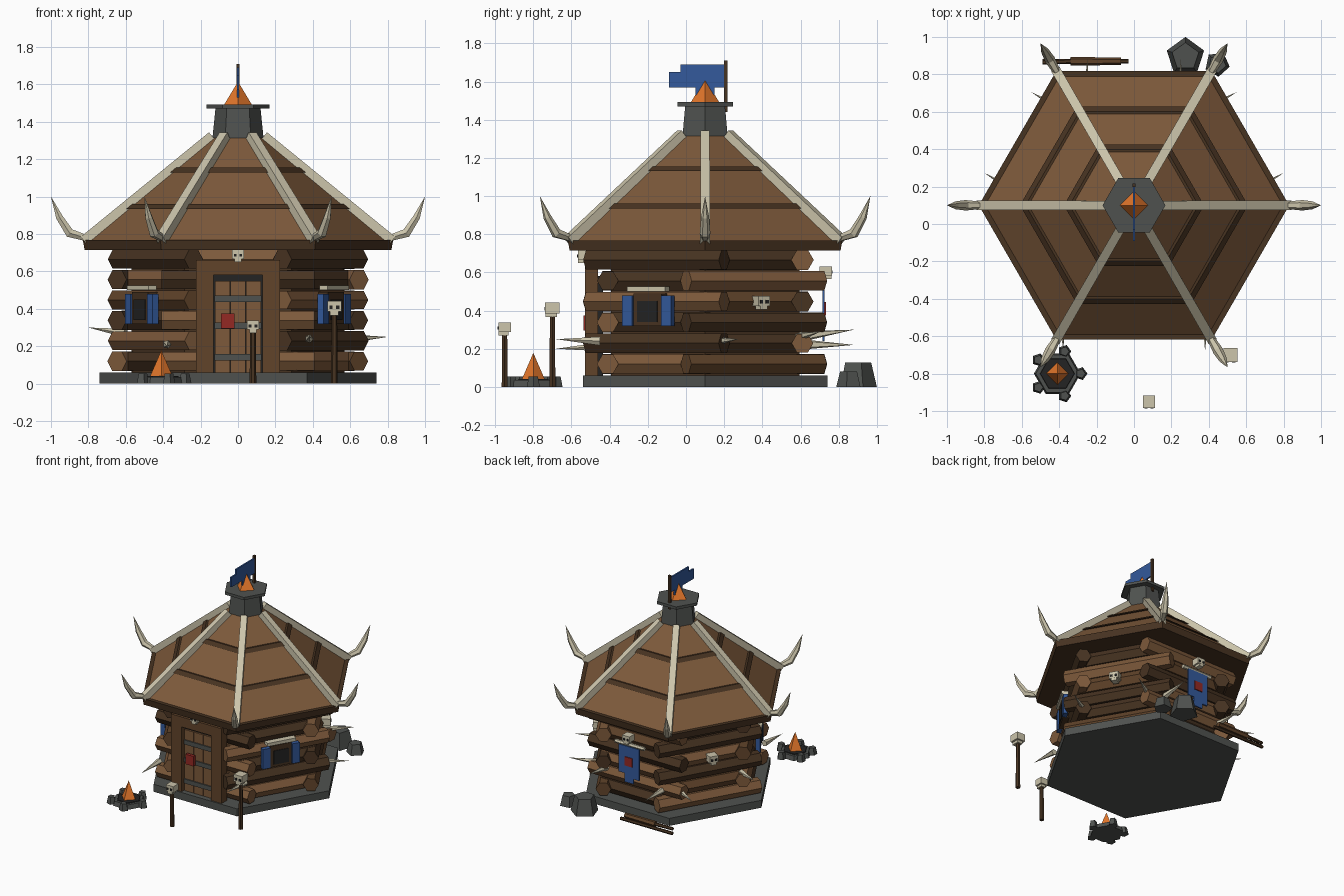
import bpy, bmesh, math, random
from mathutils import Matrix, Vector

if "Cube" in bpy.data.objects:
    bpy.data.objects.remove(bpy.data.objects["Cube"])

random.seed(4)


def material(name, rgb):
    m = bpy.data.materials.new(name)
    lin = [c / 12.92 if c <= 0.04045 else ((c + 0.055) / 1.055) ** 2.4 for c in rgb]
    m.diffuse_color = (*lin, 1)
    m.use_nodes = True
    m.node_tree.nodes["Principled BSDF"].inputs["Base Color"].default_value = m.diffuse_color
    return m


LIGHT = material("light wood", (0.49, 0.35, 0.23))
MID = material("mid wood", (0.38, 0.265, 0.165))
DARK = material("dark wood", (0.28, 0.20, 0.13))
STONE = material("grey stone", (0.31, 0.32, 0.31))
BLACK = material("soot black", (0.14, 0.14, 0.14))
BONE = material("bone", (0.80, 0.77, 0.67))
BLUE = material("blue cloth", (0.20, 0.35, 0.61))
RED = material("red paint", (0.58, 0.16, 0.14))
FIRE = material("orange flame", (0.90, 0.47, 0.17))

HUT = Matrix.Translation((0, 0.1, 0))
I = Matrix.Identity(4)


def side(k):
    """Frame of wall k (0 front, anticlockwise): x along the wall, -y outward."""
    return HUT @ Matrix.Rotation(math.radians(60 * k), 4, 'Z')


def finish(name, bm, mat, M):
    bmesh.ops.remove_doubles(bm, verts=bm.verts, dist=1e-5)
    bmesh.ops.recalc_face_normals(bm, faces=bm.faces)
    me = bpy.data.meshes.new(name)
    bm.to_mesh(me)
    bm.free()
    me.materials.append(mat)
    ob = bpy.data.objects.new(name, me)
    ob.matrix_world = M
    bpy.context.collection.objects.link(ob)
    return ob


def box(name, c, s, mat, M=I):
    bm = bmesh.new()
    bmesh.ops.create_cube(bm, size=1, matrix=Matrix.Translation(c) @ Matrix.Diagonal((*s, 1)))
    return finish(name, bm, mat, M)


def tube(name, pts, radii, n, mat, M=I, twist=0):
    """n-sided loft through points, radius zero makes a tip."""
    bm = bmesh.new()
    pts = [Vector(p) for p in pts]
    rings = []
    for i, (p, r) in enumerate(zip(pts, radii)):
        d = (pts[min(i + 1, len(pts) - 1)] - pts[max(i - 1, 0)]).normalized()
        u = Vector((1, 0, 0)) if abs(d.z) > 0.999 else Vector((0, 0, 1)).cross(d).normalized()
        v = d.cross(u)
        rings.append([bm.verts.new(p + max(r, 1e-6) * (u * math.cos(a) + v * math.sin(a)))
                      for a in (math.radians(twist) + j * math.tau / n for j in range(n))])
    for a, b in zip(rings, rings[1:]):
        for j in range(n):
            bm.faces.new((a[j], a[(j + 1) % n], b[(j + 1) % n], b[j]))
    bm.faces.new(rings[0][::-1])
    bm.faces.new(rings[-1])
    return finish(name, bm, mat, M)


def skull(name, x, y, z, w, M=I):
    """Skull facing -y with z at the underside of the jaw."""
    box(name + "_cranium", (x, y, z + 0.65 * w), (w, w, 0.75 * w), BONE, M)
    box(name + "_jaw", (x, y - 0.08 * w, z + 0.14 * w), (0.6 * w, 0.8 * w, 0.28 * w), BONE, M)
    for s in (-1, 1):
        box(name + "_eye", (x + s * 0.24 * w, y - 0.5 * w, z + 0.58 * w),
            (0.24 * w, 0.008, 0.24 * w), BLACK, M)


# stone base and inner wall
tube("stone_base", [(0, 0, 0), (0, 0, 0.06)], [0.74, 0.74], 6, STONE, HUT)
tube("inner_wall", [(0, 0, 0.06), (0, 0, 0.73)], [0.57, 0.57], 6, DARK, HUT)

# log walls, one colour letter per row from bottom to top
tones = ["lmlmdl", "lddldd", "mddmld", "dlldml", "lmdldd", "dldmld"]
for k, tone in enumerate(tones):
    for row in range(6):
        h = 0.41 if (row + k) % 2 == 0 else 0.31
        z, r = 0.12 + row * 0.109, 0.058 + random.uniform(-0.002, 0.002)
        tube("wall_log", [(-h, -0.51, z), (h, -0.51, z)], [r, r], 6,
             {"l": LIGHT, "m": MID, "d": DARK}[tone[row]], side(k))

# roof: eave slab, cone, dark bands
tube("roof_eave", [(0, 0, 0.715), (0, 0, 0.768)], [0.82, 0.83], 6, DARK, HUT)
tube("roof", [(0, 0, 0.765), (0, 0, 1.32)], [0.80, 0.13], 6, LIGHT, HUT)
for z, R in ((0.935, 0.595), (1.13, 0.36)):
    tube("roof_band", [(0, 0, z), (0, 0, z + 0.025)], [R + 0.015, R - 0.015], 6, DARK, HUT)

# bone ribs and horns on the six roof edges
for k in range(6):
    tube("roof_rib", [(0.825, 0, 0.765), (0.14, 0, 1.325)], [0.036, 0.034], 4, BONE, side(k), 45)
    tube("roof_horn", [(0.80, 0, 0.775), (0.90, 0, 0.805), (0.955, 0, 0.89), (1.0, 0, 1.0)],
         [0.018, 0.028, 0.021, 0], 6, BONE, side(k))

# chimney, flame and flag
tube("chimney", [(0, 0, 1.30), (0, 0, 1.475)], [0.138, 0.12], 6, STONE, HUT)
tube("chimney_cap", [(0, 0, 1.47), (0, 0, 1.492)], [0.168, 0.168], 6, STONE, HUT)
tube("chimney_flame", [(0, 0, 1.485), (0, 0, 1.615)], [0.078, 0], 4, FIRE, HUT)
box("flag_pole", (0, 0.208, 1.575), (0.018, 0.018, 0.27), DARK)
box("flag", (0, 0.085, 1.63), (0.012, 0.23, 0.12), BLUE)
box("flag_tail", (0, -0.06, 1.61), (0.012, 0.06, 0.08), BLUE)
box("flag_drop", (0, 0.10, 1.55), (0.012, 0.10, 0.04), BLUE)

# door
F = side(0)
for s in (-1, 1):
    box("door_post", (s * 0.178, -0.595, 0.36), (0.095, 0.07, 0.60), MID, F)
box("door_lintel", (0, -0.595, 0.62), (0.45, 0.07, 0.08), MID, F)
box("door_shadow", (0, -0.56, 0.32), (0.27, 0.05, 0.52), BLACK, F)
for i in (-1, 0, 1):
    box("door_plank", (i * 0.084, -0.575, 0.305), (0.08, 0.05, 0.49), LIGHT, F)
for z in (0.14, 0.31, 0.453):
    box("door_band", (0, -0.603, z), (0.25, 0.012, 0.035), STONE, F)
box("door_sign", (-0.055, -0.625, 0.335), (0.07, 0.025, 0.08), RED, F)
skull("door_skull", 0, -0.635, 0.65, 0.062, F)

# windows on the two front side walls
for k in (1, 5):
    W = side(k)
    box("window_frame", (0, -0.575, 0.405), (0.17, 0.06, 0.17), DARK, W)
    box("window_pane", (0, -0.606, 0.395), (0.12, 0.008, 0.11), BLACK, W)
    for s in (-1, 1):
        box("window_shutter", (s * 0.118, -0.595, 0.40), (0.06, 0.035, 0.16), BLUE, W)
    box("window_lintel", (0, -0.595, 0.513), (0.23, 0.05, 0.026), BONE, W)

# skulls on the two back side walls
for k in (2, 4):
    skull("wall_skull", 0, -0.585, 0.405, 0.07, side(k))

# bone spikes: wall, offset along wall, tip height
for k, x, z in ((0, -0.38, 0.20), (0, 0.38, 0.25), (2, -0.25, 0.25), (2, 0.25, 0.29),
                (3, -0.25, 0.30), (3, 0.25, 0.22), (4, -0.25, 0.23), (4, 0.25, 0.30)):
    tube("wall_spike", [(x, -0.55, 0.6 * z + 0.09), (x, -0.78, z)], [0.024, 0], 5, BONE, side(k))

# back banner
B = side(3)
tube("banner_rod", [(-0.13, -0.61, 0.54), (0.13, -0.61, 0.54)], [0.016, 0.016], 6, BONE, B)
box("banner_middle", (0, -0.62, 0.385), (0.08, 0.012, 0.29), BLUE, B)
for s, h in ((-1, 0.22), (1, 0.25)):
    box("banner_side", (s * 0.065, -0.62, 0.53 - h / 2), (0.05, 0.012, h), BLUE, B)
box("banner_mark", (0, -0.629, 0.41), (0.07, 0.008, 0.07), RED, B)
skull("banner_skull", 0, -0.632, 0.565, 0.065, B)

# skull stakes
for x, y, h, w in ((0.08, -0.95, 0.28, 0.066), (0.515, -0.70, 0.375, 0.075)):
    tube("stake", [(x, y, 0), (x, y, h + 0.02)], [0.018, 0.015], 6, DARK)
    skull("stake_skull", x, y, h - 0.01, w)

# campfire
C = Matrix.Translation((-0.41, -0.80, 0))
tube("fire_pit", [(0, 0, 0), (0, 0, 0.035)], [0.125, 0.115], 6, STONE, C)
tube("fire_ash", [(0, 0, 0.03), (0, 0, 0.041)], [0.095, 0.09], 6, BLACK, C)
for i in range(5):
    a = math.radians(72 * i)
    x, y = 0.125 * math.cos(a), 0.125 * math.sin(a)
    tube("fire_stone", [(x, y, 0), (x, y, 0.055)], [0.036, 0.025], 5, STONE, C, 72 * i)
tube("fire_flame", [(0, 0, 0.04), (0, 0, 0.178)], [0.06, 0], 4, FIRE, C)

# rocks and spare poles behind the hut
tube("large_rock", [(0.275, 0.895, 0), (0.275, 0.895, 0.128)], [0.105, 0.075], 5, STONE, twist=90)
tube("small_rock", [(0.445, 0.855, 0), (0.445, 0.855, 0.08)], [0.068, 0.048], 5, STONE, twist=60)
tube("thin_pole", [(-0.49, 0.87, 0.02), (-0.03, 0.87, 0.02)], [0.013, 0.013], 6, DARK)
tube("thick_pole", [(-0.34, 0.87, 0.055), (-0.07, 0.87, 0.055)], [0.023, 0.02], 6, MID)
tube("thick_pole_tip", [(-0.49, 0.865, 0.055), (-0.33, 0.87, 0.055)], [0.012, 0.014], 6, DARK)
